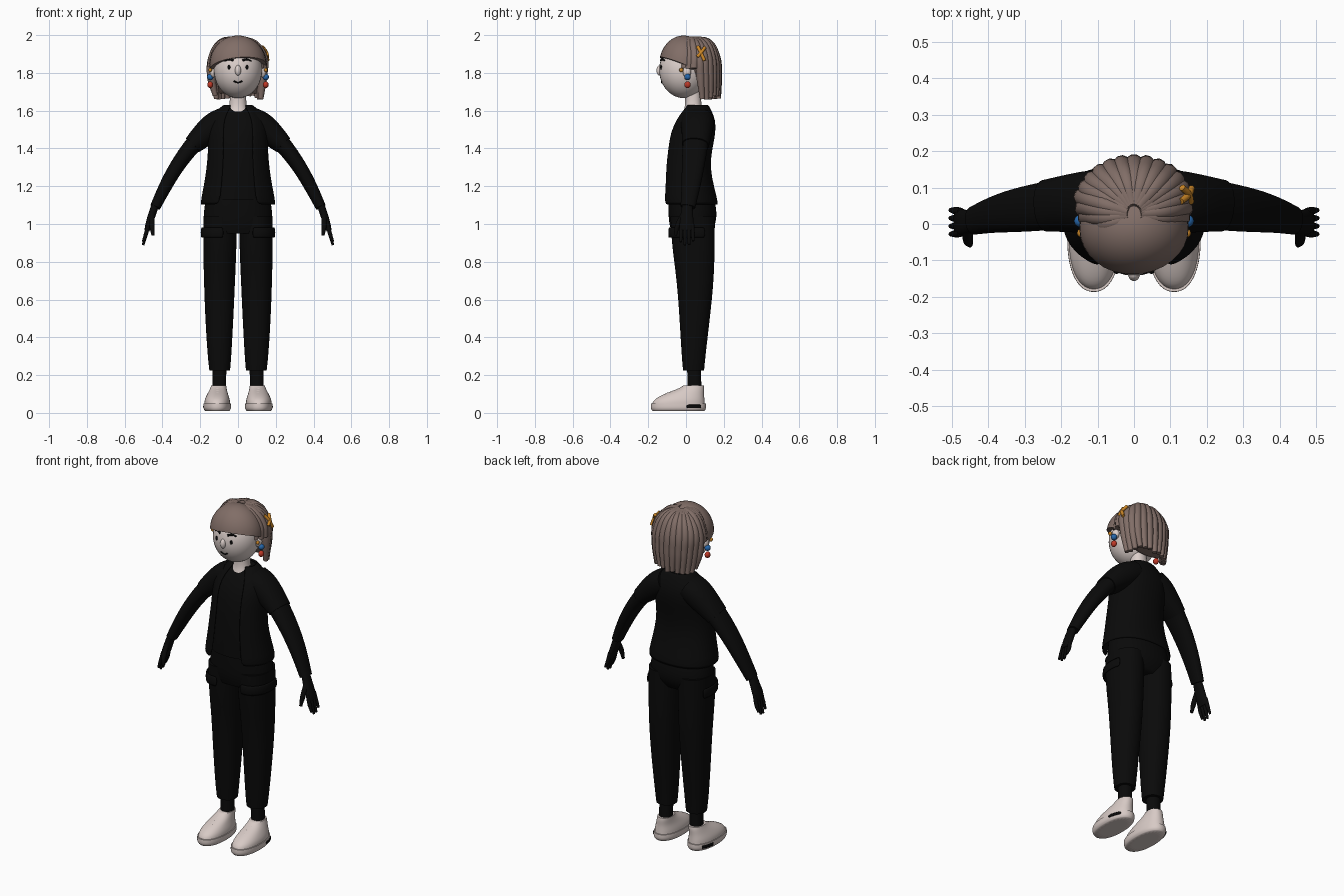
import bpy, bmesh, math, random
from mathutils import Vector

random.seed(4)
if "Cube" in bpy.data.objects:
    bpy.data.objects.remove(bpy.data.objects["Cube"], do_unlink=True)


def material(name, rgb):
    m = bpy.data.materials.new(name)
    m.use_nodes = True
    m.diffuse_color = (*rgb, 1)
    m.node_tree.nodes["Principled BSDF"].inputs["Base Color"].default_value = (*rgb, 1)
    return m


BLACK = material("black", (0.003, 0.003, 0.003))
SKIN = material("pale skin", (0.72, 0.63, 0.60))
HAIR = material("ash brown", (0.22, 0.155, 0.135))
SHOE = material("off white", (0.68, 0.59, 0.56))
BLUE = material("blue", (0.02, 0.14, 0.42))
RED = material("red", (0.52, 0.04, 0.02))
ORANGE = material("orange", (0.6, 0.24, 0.02))


def finish(name, bm, mat, mirror=False, shell=0, subsurf=0):
    bmesh.ops.recalc_face_normals(bm, faces=bm.faces)
    me = bpy.data.meshes.new(name)
    bm.to_mesh(me)
    bm.free()
    me.materials.append(mat)
    for p in me.polygons:
        p.use_smooth = True
    me.set_sharp_from_angle(angle=math.radians(60))
    ob = bpy.data.objects.new(name, me)
    bpy.context.collection.objects.link(ob)
    if mirror:
        ob.modifiers.new("Mirror", "MIRROR")
    if shell:
        mod = ob.modifiers.new("Shell", "SOLIDIFY")
        mod.thickness, mod.offset = shell, 0
    if subsurf:
        mod = ob.modifiers.new("Smooth", "SUBSURF")
        mod.levels = mod.render_levels = subsurf
    return ob


def loft(name, rings, mat, mirror=False, arc=None, follow=False, shell=0, n=16, power=0.9):
    """Rings are (x, y, z, rx, ry); an arc in degrees leaves the wall open."""
    bm = bmesh.new()
    crease = bm.edges.layers.float.new("crease_edge")
    centres = [Vector(r[:3]) for r in rings]
    a0, a1 = (math.radians(a) for a in (arc or (0, 360)))
    rows = []
    for i, r in enumerate(rings):
        t = Vector((0, 0, 1))
        if follow:
            t = (centres[min(i + 1, len(rings) - 1)] - centres[max(i - 1, 0)]).normalized()
        u = Vector((0, 1, 0)).cross(t).normalized()
        v = t.cross(u)
        row = []
        for k in range(n + bool(arc)):
            a = a0 + (a1 - a0) * k / n
            c, s = (math.copysign(abs(w) ** power, w) for w in (math.cos(a), math.sin(a)))
            row.append(bm.verts.new(centres[i] + u * c * r[3] + v * s * r[4]))
        rows.append(row)
    for lo, hi in zip(rows, rows[1:]):
        for k in range(n):
            j = (k + 1) % len(lo)
            bm.faces.new((lo[k], lo[j], hi[j], hi[k]))
    if not arc:
        for row in (rows[0], rows[-1]):
            for e in bm.faces.new(row).edges:
                e[crease] = 1
    return finish(name, bm, mat, mirror, shell, 2 if not arc else 1)


def ball(name, loc, size, mat, mirror=False, cuts=()):
    """Ellipsoid; each cut (point, normal) slices away the side it points to."""
    bm = bmesh.new()
    bmesh.ops.create_uvsphere(bm, u_segments=32, v_segments=20, radius=1)
    for v in bm.verts:
        v.co = Vector(loc) + Vector([a * b for a, b in zip(v.co, size)])
    for point, normal in cuts:
        cut = bmesh.ops.bisect_plane(bm, geom=bm.verts[:] + bm.edges[:] + bm.faces[:],
                                     plane_co=point, plane_no=normal, clear_outer=True)
        edges = [g for g in cut["geom_cut"] if isinstance(g, bmesh.types.BMEdge)]
        bmesh.ops.contextual_create(bm, geom=edges)
    return finish(name, bm, mat, mirror)


def tube(name, points, radius, mat, taper=None):
    cu = bpy.data.curves.new(name, "CURVE")
    cu.dimensions, cu.use_fill_caps = "3D", True
    cu.bevel_depth, cu.bevel_resolution, cu.resolution_u = radius, 3, 6
    sp = cu.splines.new("BEZIER")
    sp.bezier_points.add(len(points) - 1)
    for i, (b, p) in enumerate(zip(sp.bezier_points, points)):
        b.co = p
        b.handle_left_type = b.handle_right_type = "AUTO"
        b.radius = taper[i] if taper else 1
    cu.materials.append(mat)
    ob = bpy.data.objects.new(name, cu)
    bpy.context.collection.objects.link(ob)


# Trousers, pocket flaps and ankle cuffs
loft("trouser_hips", [(0, .025, .95, .17, .1), (0, .035, 1.0, .188, .128),
                      (0, .035, 1.08, .185, .132), (0, .02, 1.2, .16, .115)], BLACK)
loft("trouser_legs", [(.095, .035, 1.04, .09, .12), (.096, .038, .9, .091, .117),
                      (.098, .05, .7, .084, .1), (.099, .046, .5, .076, .082),
                      (.098, .04, .3, .064, .064), (.097, .04, .225, .056, .057)], BLACK, mirror=True)
loft("pocket_flaps", [(.096, .035, .925, .098, .126), (.096, .035, .985, .096, .123)],
     BLACK, mirror=True, arc=(-100, 30), shell=.01)
loft("ankle_cuffs", [(.1, .045, .11, .036, .037), (.098, .043, .25, .038, .038)], BLACK, mirror=True)

# Shirt and open jacket
loft("shirt", [(0, .015, 1.13, .165, .12), (0, .005, 1.3, .142, .108), (0, .03, 1.47, .145, .116),
               (0, .045, 1.55, .135, .095), (0, .055, 1.6, .09, .066), (0, .057, 1.625, .062, .05)], BLACK)
loft("jacket", [(0, .02, 1.1, .197, .148), (0, .012, 1.2, .176, .13), (0, .003, 1.3, .16, .118),
                (0, .015, 1.4, .152, .118), (0, .03, 1.48, .156, .122), (0, .045, 1.55, .148, .106),
                (0, .055, 1.6, .105, .074), (0, .06, 1.632, .068, .052)],
     BLACK, arc=(-63, 243), shell=.012, n=28)

# Sleeves
loft("upper_sleeves", [(.07, .06, 1.55, .07, .09), (.12, .06, 1.525, .077, .09),
                       (.18, .057, 1.475, .068, .08), (.24, .05, 1.418, .052, .073)],
     BLACK, mirror=True, follow=True)
loft("lower_sleeves", [(.2, .055, 1.46, .05, .07), (.265, .046, 1.39, .044, .067),
                       (.335, .036, 1.29, .039, .06), (.39, .025, 1.19, .035, .05),
                       (.438, .01, 1.09, .028, .04)], BLACK, mirror=True, follow=True)

# Hands with separate fingers
loft("palms", [(.435, .008, 1.11, .02, .027), (.455, .004, 1.05, .021, .034),
               (.472, .004, 1.0, .019, .038), (.482, .004, .965, .014, .036)],
     BLACK, mirror=True, follow=True)
for side in (-1, 1):
    for i, tip in enumerate((.905, .888, .89, .91)):
        y = -.024 + i * .019
        tube("finger", [(side * .474, y, 1.0), (side * .488, y * 1.1, .945), (side * .502, y * 1.15, tip)],
             .011, BLACK, (1, 1, .6))
    tube("thumb", [(side * .455, -.015, 1.05), (side * .455, -.045, .99), (side * .45, -.056, .94)],
         .014, BLACK, (1, 1, .6))

# Shoes
loft("shoe_soles", [(.11, -.04, .01, .064, .138), (.11, -.04, .022, .075, .149),
                    (.11, -.04, .05, .073, .147)], SHOE, mirror=True, n=24)
loft("shoe_uppers", [(.11, -.04, .045, .069, .141), (.11, -.037, .07, .068, .136),
                     (.108, -.012, .1, .055, .108), (.104, .03, .128, .044, .068),
                     (.102, .04, .145, .04, .055)], SHOE, mirror=True, n=24)
loft("heel_patches", [(.11, -.04, .024, .076, .15), (.11, -.04, .044, .075, .149)],
     BLACK, mirror=True, arc=(14, 52), shell=.004, n=8)
for side in (-1, 1):
    for y, z in ((-.04, .124), (-.068, .113), (-.096, .102)):
        tube("lace", [(side * .075, y + .015, z - .01), (side * .107, y, z), (side * .14, y + .015, z - .01)],
             .006, SHOE)

# Neck, head and ears
loft("neck", [(0, .035, 1.595, .055, .05), (0, .04, 1.63, .044, .043), (0, .035, 1.72, .043, .042)], SKIN)
HEAD, SIZE = Vector((0, -.01, 1.816)), Vector((.128, .132, .15))
ball("head", HEAD, SIZE, SKIN)
ball("ears", (.132, .005, 1.805), (.018, .022, .03), SKIN, mirror=True)


def on_face(x, z):
    """Point on the front of the head."""
    d = 1 - (x / SIZE.x) ** 2 - ((z - HEAD.z) / SIZE.z) ** 2
    return (x, HEAD.y - SIZE.y * math.sqrt(d), z)


# Facial features
ball("nose", (0, -.138, 1.813), (.016, .018, .028), SKIN)
ball("eyes", on_face(.048, 1.83), (.008, .005, .012), BLACK, mirror=True)
for side in (-1, 1):
    tube("eyebrow", [on_face(side * x, z) for x, z in ((.024, 1.866), (.045, 1.872), (.07, 1.864))],
         .006, BLACK, (1, 1, .6))
tube("mouth", [on_face(x, z) for x, z in ((-.022, 1.757), (0, 1.748), (.022, 1.757))], .004, BLACK)

# Earrings
ball("ear_studs", (.147, -.025, 1.815), (.009, .011, .011), ORANGE, mirror=True)
ball("blue_beads", (.147, .008, 1.778), (.017, .017, .017), BLUE, mirror=True)
ball("red_beads", (.147, .008, 1.737), (.015, .017, .018), RED, mirror=True)

# Swept fringe and hair mass
ball("fringe", (0, -.012, 1.845), (.15, .13, .153), HAIR,
     cuts=(((0, -.14, 1.883), (.1, -.4, -1)), ((0, .05, 1.9), (0, 1, 0))))
loft("hair_mass", [(0, .125, 1.69, .1, .042), (0, .095, 1.78, .128, .078), (0, .065, 1.87, .138, .105),
                   (0, .05, 1.94, .105, .095), (0, .035, 1.98, .05, .06)], HAIR)

# Hair locks fanned from the crown, short ones above the ears
COUNT = 19
for i in range(COUNT):
    deg = -35 + 250 * i / (COUNT - 1)
    c, s = math.cos(math.radians(deg)), math.sin(math.radians(deg))
    j = random.uniform(-.006, .006)
    path = [(.015 * c, .03 + .02 * s, 1.978), (.085 * c, .045 + .075 * s, 1.955 + j),
            (.132 * c, .058 + .1 * s, 1.885)]
    if s < -.1:
        path += [(.14 * c, .055 + .105 * s, 1.825 + j)]
    else:
        path += [((.136 + j) * c, .065 + .103 * s, 1.78), (.122 * c, .075 + .098 * s, 1.67 + 2 * j)]
    tube("hair_lock", path, .024, HAIR, (.7, .95, 1.05, 1, .55))

# Crossed hair clip on the left side
tube("hair_clip", [(.128, .062, 1.94), (.15, .08, 1.905), (.158, .098, 1.865)], .009, ORANGE)
tube("hair_clip_cross", [(.132, .1, 1.935), (.15, .082, 1.91), (.156, .06, 1.885)], .009, ORANGE)
